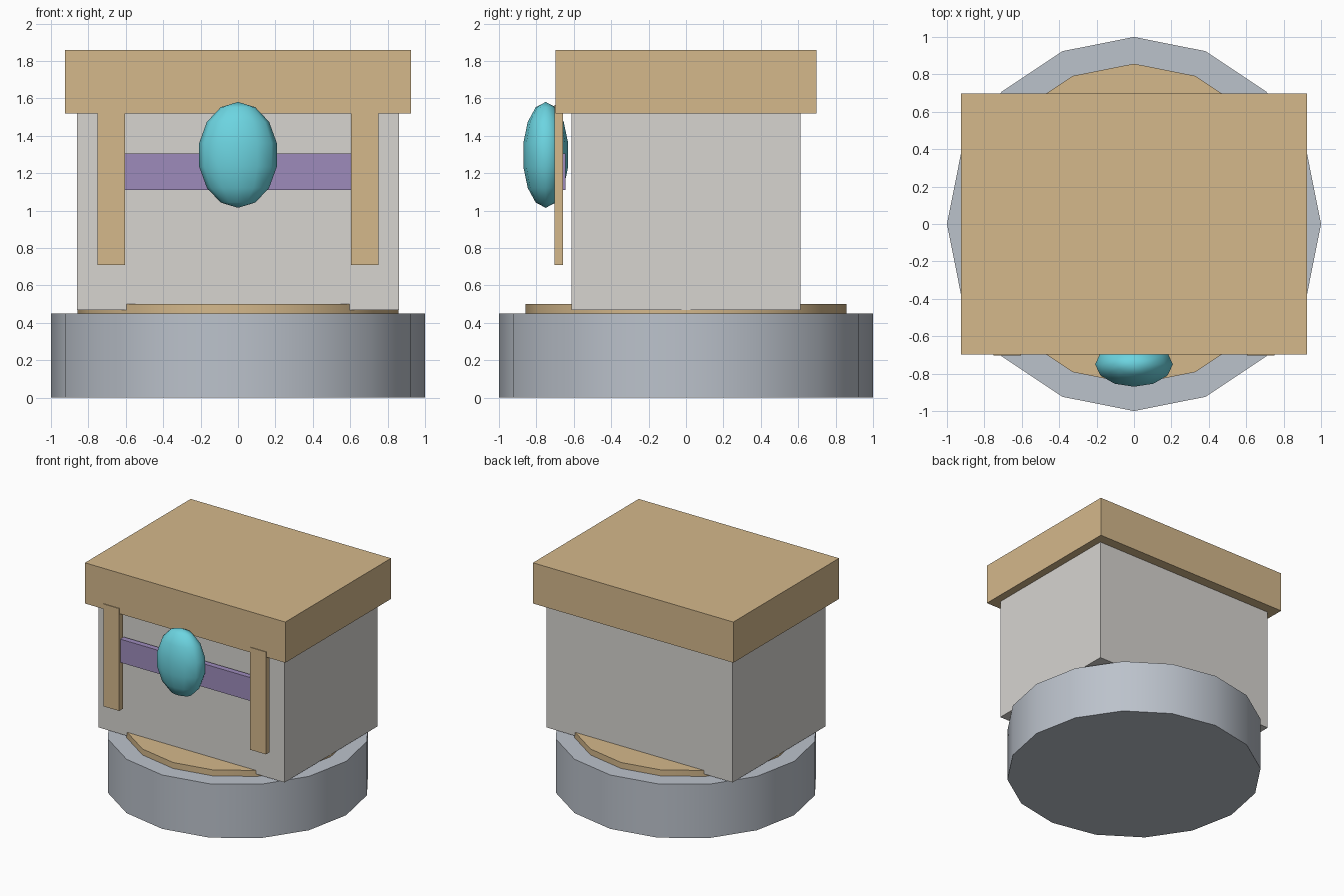
import bpy
import math

if "Cube" in bpy.data.objects:
    bpy.data.objects.remove(bpy.data.objects["Cube"])


def material(name, rgb):
    mat = bpy.data.materials.new(name)
    mat.diffuse_color = (*rgb, 1)
    mat.use_nodes = True
    mat.node_tree.nodes["Principled BSDF"].inputs["Base Color"].default_value = mat.diffuse_color
    return mat


tan = material("tan", (0.66, 0.48, 0.26))
stone = material("pale_stone", (0.68, 0.66, 0.63))
slate = material("slate", (0.50, 0.54, 0.60))
purple = material("purple", (0.34, 0.26, 0.50))
teal = material("teal", (0.15, 0.66, 0.75))


def finish(name, mat):
    obj = bpy.context.object
    obj.name = name
    obj.data.materials.append(mat)
    bpy.ops.object.transform_apply(location=False, rotation=True, scale=True)
    return obj


def box(name, xs, ys, zs, mat):
    spans = (xs, ys, zs)
    bpy.ops.mesh.primitive_cube_add(size=1, location=[(a + b) / 2 for a, b in spans])
    bpy.context.object.scale = [b - a for a, b in spans]
    return finish(name, mat)


def disc(name, radius, z0, z1, mat):
    bpy.ops.mesh.primitive_cylinder_add(vertices=16, radius=radius, depth=z1 - z0,
                                        location=(0, 0, (z0 + z1) / 2))
    finish(name, mat)
    bpy.ops.object.shade_smooth_by_angle(angle=math.radians(35))


# Round base and the thin plate on it
disc("base", 1.0, 0, 0.45, slate)
disc("base_plate", 0.857, 0.45, 0.50, tan)

# Square body with overhanging cap
box("body", (-0.86, 0.86), (-0.613, 0.613), (0.47, 1.53), stone)
box("cap", (-0.926, 0.926), (-0.698, 0.698), (1.52, 1.86), tan)

# Front handle: two uprights and a crossbar
for side, x in (("left", -0.678), ("right", 0.678)):
    box(f"{side}_upright", (x - 0.073, x + 0.073), (-0.704, -0.657), (0.71, 1.565), tan)
box("crossbar", (-0.61, 0.61), (-0.69, -0.643), (1.11, 1.305), purple)

# Oval knob on the crossbar
bpy.ops.mesh.primitive_uv_sphere_add(segments=12, ring_count=7, radius=1,
                                     location=(0, -0.75, 1.298))
bpy.context.object.scale = (0.213, 0.123, 0.283)
finish("knob", teal)
bpy.ops.object.shade_smooth()
